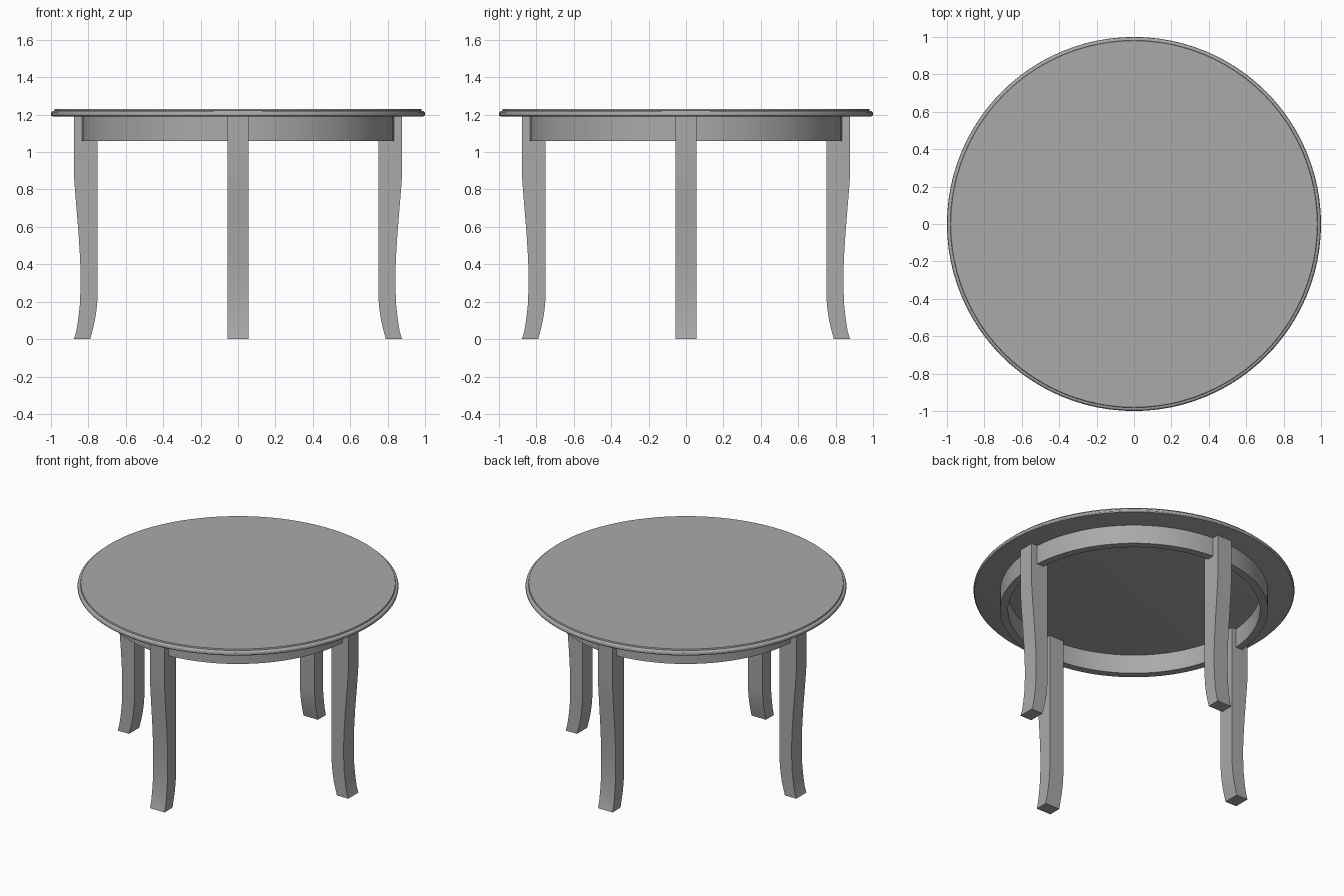
import bpy
import bmesh
import math
from mathutils import Matrix

cube = bpy.data.objects.get("Cube")
if cube:
    bpy.data.objects.remove(cube, do_unlink=True)

# Single grey finish
GREY = (0.4, 0.4, 0.4, 1)
finish = bpy.data.materials.new("grey_finish")
finish.use_nodes = True
finish.diffuse_color = GREY
finish.node_tree.nodes["Principled BSDF"].inputs["Base Color"].default_value = GREY


def add_object(name, bm, angle=30):
    bmesh.ops.recalc_face_normals(bm, faces=bm.faces)
    mesh = bpy.data.meshes.new(name)
    bm.to_mesh(mesh)
    bm.free()
    mesh.materials.append(finish)
    obj = bpy.data.objects.new(name, mesh)
    bpy.context.collection.objects.link(obj)
    bpy.ops.object.select_all(action="DESELECT")
    obj.select_set(True)
    bpy.context.view_layer.objects.active = obj
    bpy.ops.object.shade_smooth_by_angle(angle=math.radians(angle))
    return obj


def lathe(name, profile, closed, segments=96):
    """Revolve (radius, height) points; an open profile gets flat end caps."""
    bm = bmesh.new()
    rings = []
    for r, z in profile:
        angles = [math.tau * i / segments for i in range(segments)]
        rings.append([bm.verts.new((r * math.cos(a), r * math.sin(a), z)) for a in angles])
    pairs = list(zip(rings, rings[1:]))
    if closed:
        pairs.append((rings[-1], rings[0]))
    else:
        bm.faces.new(rings[0])
        bm.faces.new(rings[-1])
    for low, high in pairs:
        for i in range(segments):
            j = (i + 1) % segments
            bm.faces.new((low[i], low[j], high[j], high[i]))
    return add_object(name, bm)


# Round top with a rounded rim and a small raised step
lathe("table_top", [(0.985, 1.19), (0.994, 1.192), (0.999, 1.198), (1.0, 1.205),
                    (0.998, 1.213), (0.992, 1.219), (0.982, 1.221), (0.98, 1.23)], False)

# Ring-shaped apron under the top
lathe("apron", [(0.785, 1.06), (0.835, 1.06), (0.835, 1.19), (0.785, 1.19)], True)

# Curved leg side profile: distance from centre, height
OUTER = [(0.878, 1.19), (0.878, 0.89), (0.872, 0.8), (0.862, 0.68), (0.853, 0.57),
         (0.846, 0.46), (0.842, 0.37), (0.842, 0.27), (0.846, 0.18), (0.855, 0.1),
         (0.865, 0.04), (0.877, 0)]
INNER = [(0.79, 0), (0.777, 0.05), (0.765, 0.1), (0.756, 0.16), (0.75, 0.23), (0.75, 1.19)]
HALF_WIDTH = 0.055


def add_leg(name, turn):
    bm = bmesh.new()
    side = bm.faces.new([bm.verts.new((r, -HALF_WIDTH, z)) for r, z in OUTER + INNER])
    extruded = bmesh.ops.extrude_face_region(bm, geom=[side])["geom"]
    verts = [v for v in extruded if isinstance(v, bmesh.types.BMVert)]
    bmesh.ops.translate(bm, verts=verts, vec=(0, 2 * HALF_WIDTH, 0))
    bm.transform(Matrix.Rotation(math.radians(turn), 4, "Z"))
    if not any(side == f for f in bm.faces):
        bmesh.ops.holes_fill(bm, edges=bm.edges)
    add_object(name, bm)


# Four legs, one on each axis
for index, leg_name in enumerate(("left_leg", "back_leg", "right_leg", "front_leg")):
    add_leg(leg_name, index * 90)
